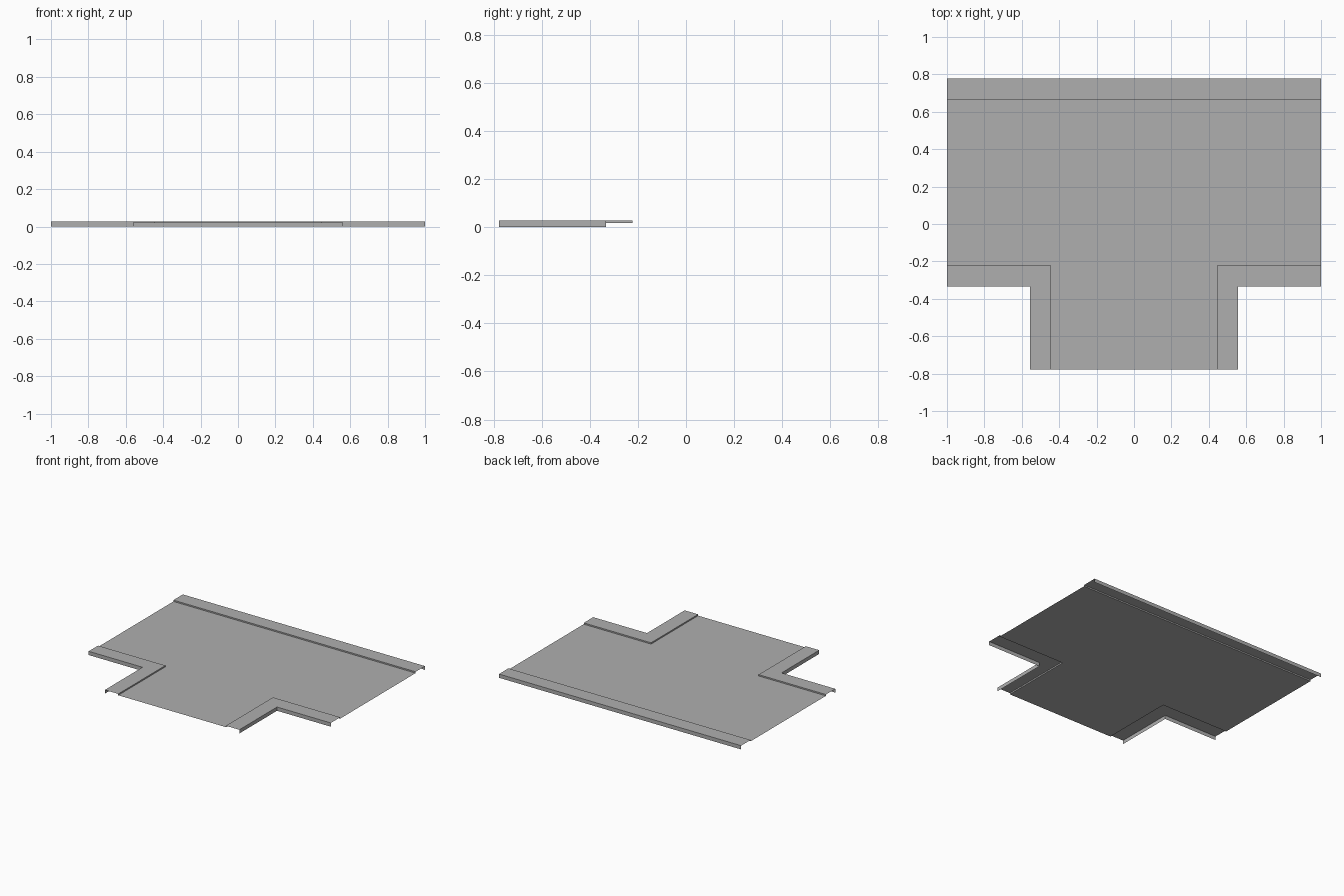
import bpy, bmesh

cube = bpy.data.objects.get("Cube")
if cube:
    bpy.data.objects.remove(cube, do_unlink=True)

U = 1 / 9             # layout unit, also the kerb width
TOP, ROAD = 0.028, 0.018

grey = bpy.data.materials.new("concrete_grey")
grey.use_nodes = True
grey.diffuse_color = (0.43, 0.43, 0.43, 1)
grey.node_tree.nodes["Principled BSDF"].inputs["Base Color"].default_value = grey.diffuse_color


def finish(name, bm):
    # Faces share one winding; make the horizontal one point up
    bm.normal_update()
    if sum(f.normal.z for f in bm.faces) < 0:
        bmesh.ops.reverse_faces(bm, faces=bm.faces[:])
    mesh = bpy.data.meshes.new(name)
    bm.to_mesh(mesh)
    bm.free()
    mesh.materials.append(grey)
    obj = bpy.data.objects.new(name, mesh)
    bpy.context.collection.objects.link(obj)


def kerb(name, outer, inner, side=1):
    # Open section: outer skirt, flat top, small step down to the road
    bm = bmesh.new()
    rows = [[bm.verts.new((x * U * side, y * U, z)) for x, y in path]
            for path, z in ((outer, 0), (outer, TOP), (inner, TOP), (inner, ROAD))]
    for a, b in zip(rows, rows[1:]):
        for i in range(len(a) - 1):
            bm.faces.new((a[i], a[i + 1], b[i + 1], b[i]))
    finish(name, bm)


# Straight kerb along the back
kerb("back_kerb", [(-9, 7), (9, 7)], [(-9, 6), (9, 6)])

# Mirrored corner kerbs beside the side road
corner_outer = [(5, -7), (5, -3), (9, -3)]
corner_inner = [(4, -7), (4, -2), (9, -2)]
for label, side in (("left", 1), ("right", -1)):
    kerb(label + "_corner_kerb", corner_outer, corner_inner, side)

# T-shaped road sheet bounded by the kerb steps
bm = bmesh.new()
half = corner_inner + [(9, 6)]
outline = half + [(-x, y) for x, y in reversed(half)]
bm.faces.new([bm.verts.new((x * U, y * U, ROAD)) for x, y in outline])
finish("road_surface", bm)
